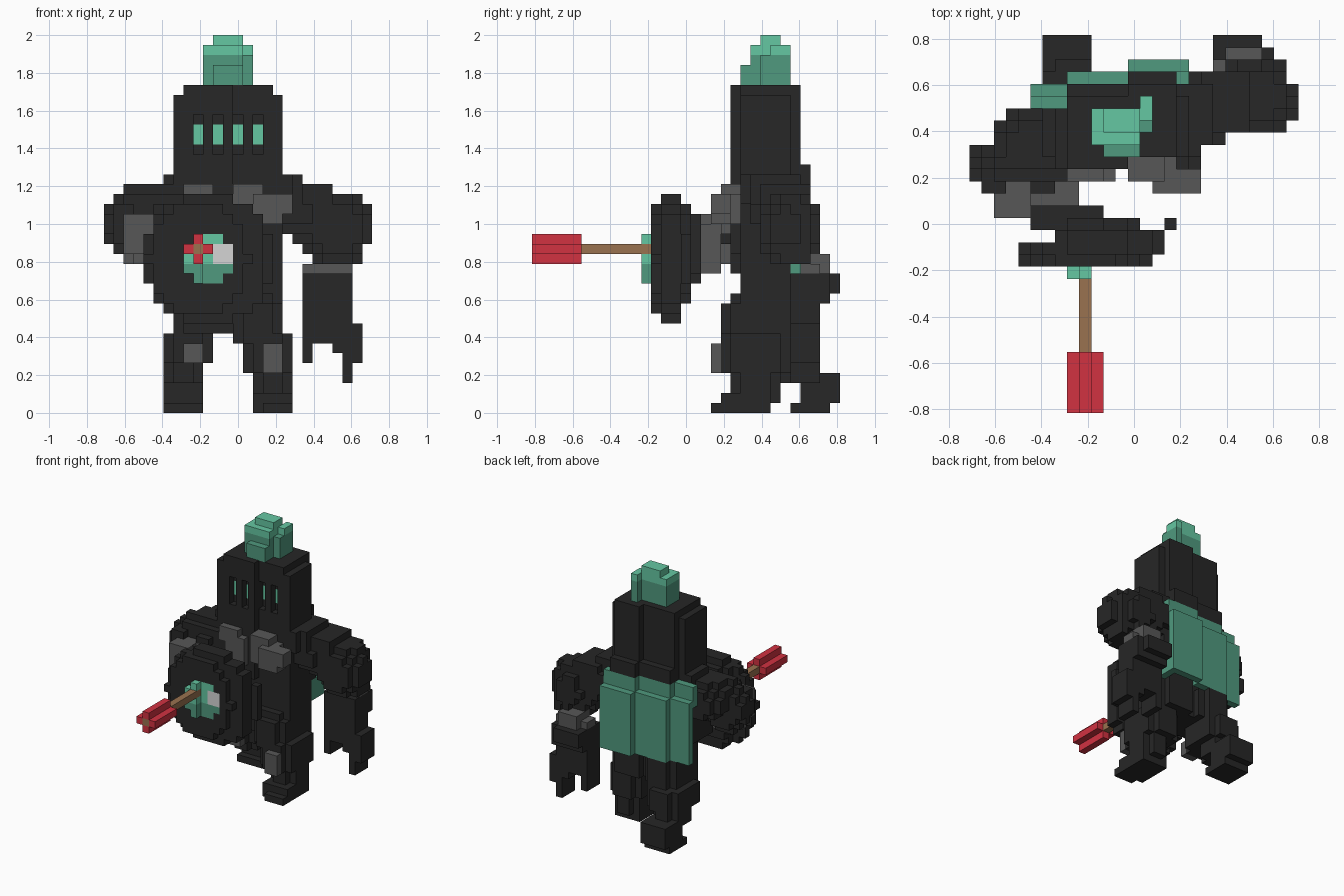
import bpy, bmesh
from itertools import product
from mathutils import Vector

default = bpy.data.objects.get("Cube")
if default:
    bpy.data.objects.remove(default, do_unlink=True)

UNIT = 2 / 38                        # edge of one block
ORIGIN = Vector((13.5, 15.5, 0))     # block coordinates of the world origin

PALETTE = {
    "charcoal": (.02, .02, .02),
    "steel_grey": (.095, .095, .095),
    "light_green": (.13, .57, .36),
    "dark_green": (.08, .32, .21),
    "red": (.64, .032, .053),
    "wood_brown": (.32, .168, .08),
    "pale_grey": (.66, .66, .66),
}


def make_material(name, rgb):
    material = bpy.data.materials.new(name)
    material.use_nodes = True
    material.diffuse_color = (*rgb, 1)
    shader = next(n for n in material.node_tree.nodes if n.type == 'BSDF_PRINCIPLED')
    shader.inputs["Base Color"].default_value = (*rgb, 1)
    return material


materials = {name: make_material(name, rgb) for name, rgb in PALETTE.items()}
blocks = {}                          # block position -> (part name, colour)


def box(part, colour, xs, ys, zs, trim=False):
    """Fill a cuboid of blocks, trim drops its upright edges; colour None carves."""
    for x, y, z in product(range(*xs), range(*ys), range(*zs)):
        if colour is None:
            blocks.pop((x, y, z), None)
        elif not (trim and x in (xs[0], xs[1] - 1) and y in (ys[0], ys[1] - 1)):
            blocks[x, y, z] = (part, colour)


def ball(part, colour, centre, radii):
    """Fill an ellipsoid of blocks."""
    spans = [range(int(c - r) - 1, int(c + r) + 2) for c, r in zip(centre, radii)]
    for cell in product(*spans):
        if sum(((p + .5 - c) / r) ** 2 for p, c, r in zip(cell, centre, radii)) <= 1:
            blocks[cell] = (part, colour)


def disc(part, colour, centre, radii, y, keep=lambda x, z: True):
    """Fill an upright elliptical disc, one block thick, facing the front."""
    (cx, cz), (rx, rz) = centre, radii
    for x, z in product(range(28), range(38)):
        if ((x + .5 - cx) / rx) ** 2 + ((z + .5 - cz) / rz) ** 2 <= 1 and keep(x, z):
            blocks[x, y, z] = (part, colour)


# Torso, slightly turned, in three stepped slabs
box("torso", "charcoal", (13, 18), (21, 27), (12, 24))
box("torso", "charcoal", (8, 13), (21, 26), (10, 24))
box("torso", "charcoal", (8, 13), (20, 21), (16, 24))
box("torso", "charcoal", (6, 8), (20, 25), (14, 23))
box("torso", "charcoal", (7, 18), (21, 26), (8, 14), True)
box("torso", "charcoal", (6, 19), (21, 25), (21, 24))

# Chest plates
box("chest_plate", "steel_grey", (7, 12), (19, 21), (18, 22))
box("chest_plate", "steel_grey", (8, 11), (19, 21), (22, 23))
box("chest_plate", "steel_grey", (13, 17), (19, 21), (19, 22))
box("chest_plate", "steel_grey", (13, 16), (19, 21), (22, 23))
box("chest_plate", "steel_grey", (15, 18), (18, 20), (19, 22))
box("chest_plate", "steel_grey", (18, 19), (18, 20), (20, 22))

# Left leg, stepping forward
box("left_leg", "charcoal", (12, 18), (20, 27), (8, 12), True)
box("left_leg", "charcoal", (13, 18), (19, 24), (7, 11), True)
box("left_leg", "charcoal", (14, 19), (19, 26), (4, 8), True)
box("left_leg", "charcoal", (15, 19), (20, 25), (1, 5), True)
box("left_leg", "charcoal", (15, 19), (19, 24), (0, 2))
box("left_leg", "charcoal", (16, 19), (18, 19), (0, 1))
box("left_knee", "steel_grey", (16, 18), (18, 19), (4, 7))

# Right leg, trailing behind
box("right_leg", "charcoal", (7, 12), (21, 28), (8, 12), True)
box("right_leg", "charcoal", (6, 11), (22, 29), (5, 8), True)
box("right_leg", "charcoal", (6, 10), (24, 29), (3, 6), True)
box("right_leg", "charcoal", (6, 10), (27, 31), (1, 4))
box("right_leg", "charcoal", (6, 10), (26, 30), (0, 1))
box("right_knee", "steel_grey", (8, 10), (21, 22), (5, 7))

# Left arm, swung back
box("left_arm", "charcoal", (18, 20), (22, 27), (20, 24))
ball("left_arm", "charcoal", (19.5, 25.2, 20.3), (4, 3, 2.9))
box("left_arm", "charcoal", (19, 23), (23, 28), (19, 23))
ball("left_arm", "charcoal", (23.4, 25.8, 18.6), (3.6, 3.3, 3.8))
box("left_arm", "charcoal", (21, 26), (24, 28), (16, 18))
box("left_arm", "charcoal", (25, 26), (25, 28), (15, 17))
box("left_wrist", "steel_grey", (20, 25), (27, 29), (14, 15))
box("left_wrist", "steel_grey", (21, 24), (27, 30), (14, 16))
box("left_hand", "charcoal", (20, 24), (26, 31), (12, 14))
box("left_hand", "charcoal", (20, 25), (26, 30), (11, 14))
box("left_hand", "charcoal", (20, 25), (26, 29), (7, 11))
for finger, bottom, top in ((20, 5, 9), (23, 6, 9), (24, 3, 9), (25, 5, 9)):
    box("left_hand", "charcoal", (finger, finger + 1), (26, 29), (bottom, top))

# Right arm, bent forward to hold the shield
ball("right_arm", "charcoal", (6, 22, 20.3), (4.2, 3.6, 2.9))
ball("right_arm", "charcoal", (3.5, 20.5, 19), (3.5, 2.1, 3.7))
box("right_arm", "charcoal", (1, 3), (18, 20), (17, 21))
box("right_gauntlet", "steel_grey", (2, 6), (17, 20), (15, 20), True)
box("right_gauntlet", "steel_grey", (2, 5), (16, 18), (16, 20))
box("right_gauntlet", "steel_grey", (4, 9), (17, 19), (14, 19))
box("right_hand", "charcoal", (5, 11), (15, 17), (14, 20))

# Shield, turned so its left rim lies further back
rim, rim_size = (10.5, 15.5), (6.6, 6.7)
disc("shield", "charcoal", (9.5, 15.5), (5, 5.6), 12)
disc("shield", "charcoal", rim, rim_size, 13, lambda x, z: x < 16)
disc("shield", "charcoal", rim, rim_size, 14, lambda x, z: 6 < x < 16)
disc("shield", "charcoal", rim, rim_size, 15, lambda x, z: x == 16)
disc("shield", "charcoal", (9.5, 15.8), (4.5, 5.2), 15)
disc("shield", "charcoal", (8, 16), (3.2, 3.2), 16)

# Round emblem, two greens, with a raised half and a pale highlight
for colour, in_half in (("light_green", lambda z: z >= 15), ("dark_green", lambda z: z < 15)):
    disc("emblem", colour, rim, (2.7, 2.7), 12, lambda x, z: in_half(z))
    disc("emblem", colour, rim, (2.7, 2.7), 11, lambda x, z: in_half(z) and x < 10)
box("emblem", "pale_grey", (11, 13), (12, 13), (15, 17))

# Arrow stuck in the shield
for xs, zs in (((8, 11), (16, 17)), ((9, 10), (15, 18))):
    box("arrow_fletching", "red", xs, (0, 5), zs)
box("arrow_shaft", "wood_brown", (9, 10), (0, 12), (16, 17))

# Helmet and collar, in two halves stepped by the turn of the body
box("helmet", "charcoal", (8, 13), (20, 26), (23, 33))
box("helmet", "charcoal", (7, 8), (20, 25), (23, 32))
box("helmet", "charcoal", (13, 17), (21, 27), (23, 33))
box("helmet", "charcoal", (17, 18), (21, 26), (23, 32))
box("collar", "charcoal", (13, 17), (27, 28), (23, 25))
box("collar", "charcoal", (8, 13), (26, 27), (23, 25))

# Visor slits with glowing eyes behind
for x, front in ((9, 20), (11, 20), (13, 21), (15, 21)):
    box("visor", None, (x, x + 1), (front, front + 1), (26, 30))
    box("eyes", "light_green", (x, x + 1), (front + 1, front + 2), (27, 29))

# Plume
box("plume", "dark_green", (11, 14), (21, 25), (33, 35))
box("plume", "dark_green", (10, 14), (22, 25), (33, 36))
box("plume", "dark_green", (14, 15), (23, 26), (33, 36))
box("plume", "light_green", (10, 14), (22, 25), (36, 37))
box("plume", "light_green", (14, 15), (24, 26), (36, 37))
box("plume", "light_green", (11, 14), (23, 25), (37, 38))

# Cape in three stepped panels, each with a set-back top strip
for left, right, depth in ((13, 18, 28), (8, 13, 27), (5, 8, 26)):
    box("cape", "dark_green", (left, right), (depth, depth + 1), (12, 21))
    box("cape", "dark_green", (left, right), (depth - 1, depth), (20, 23))
box("cape", "dark_green", (17, 18), (26, 28), (12, 15))


def build_part(part):
    """Turn the exposed block faces of one part into a mesh object."""
    bm = bmesh.new()
    corners, used = {}, []
    for cell, (owner, colour) in blocks.items():
        if owner != part:
            continue
        if colour not in used:
            used.append(colour)
        for axis, side in product(range(3), (0, 1)):
            neighbour = list(cell)
            neighbour[axis] += 1 if side else -1
            if tuple(neighbour) in blocks:
                continue
            quad = []
            for u, v in ((0, 0), (1, 0), (1, 1), (0, 1)):
                point = list(cell)
                point[axis] += side
                point[(axis + 1) % 3] += u
                point[(axis + 2) % 3] += v
                key = tuple(point)
                if key not in corners:
                    corners[key] = bm.verts.new((Vector(key) - ORIGIN) * UNIT)
                quad.append(corners[key])
            face = bm.faces.new(quad if side else quad[::-1])
            face.material_index = used.index(colour)
    mesh = bpy.data.meshes.new(part)
    bm.to_mesh(mesh)
    bm.free()
    for colour in used:
        mesh.materials.append(materials[colour])
    bpy.context.collection.objects.link(bpy.data.objects.new(part, mesh))


for part_name in sorted({owner for owner, colour in blocks.values()}):
    build_part(part_name)
